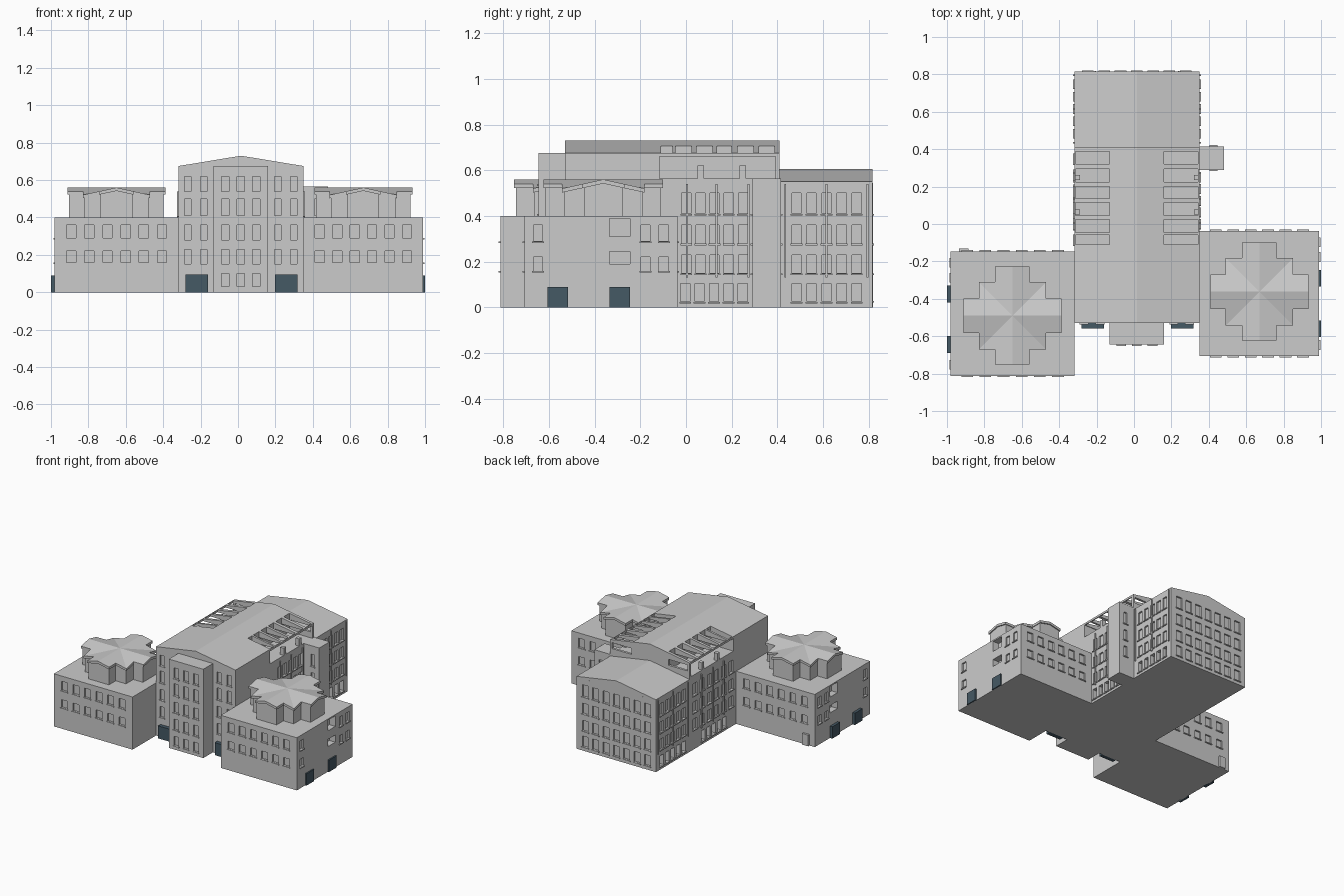
import bpy, bmesh

if "Cube" in bpy.data.objects:
    bpy.data.objects.remove(bpy.data.objects["Cube"])

glass = bpy.data.materials.new("dark_blue")
glass.diffuse_color = (0.06, 0.10, 0.13, 1)
glass.use_nodes = True
glass.node_tree.nodes["Principled BSDF"].inputs["Base Color"].default_value = glass.diffuse_color


def make(name, bm, mat=None):
    bmesh.ops.recalc_face_normals(bm, faces=bm.faces)
    me = bpy.data.meshes.new(name)
    bm.to_mesh(me)
    bm.free()
    ob = bpy.data.objects.new(name, me)
    bpy.context.collection.objects.link(ob)
    if mat:
        me.materials.append(mat)
    return ob


def boxes(name, items, mat=None):
    # each item: x0, x1, y0, y1, z0, z1
    bm = bmesh.new()
    for x0, x1, y0, y1, z0, z1 in items:
        vs = bmesh.ops.create_cube(bm, size=1)["verts"]
        for v in vs:
            v.co = (x1 if v.co.x > 0 else x0, y1 if v.co.y > 0 else y0, z1 if v.co.z > 0 else z0)
    return make(name, bm, mat)


def gable_block(name, y0, y1, eave, ridge):
    bm = bmesh.new()
    pts = [(XL, 0), (XR, 0), (XR, eave), (XC, ridge), (XL, eave)]
    f = bm.faces.new([bm.verts.new((x, y0, z)) for x, z in pts])
    new = bmesh.ops.extrude_face_region(bm, geom=[f])["geom"]
    bmesh.ops.translate(bm, vec=(0, y1 - y0, 0), verts=[g for g in new if isinstance(g, bmesh.types.BMVert)])
    return make(name, bm)


def cut(ob, items):
    c = boxes("cutter", items)
    c.hide_render = True
    m = ob.modifiers.new("cut", "BOOLEAN")
    m.operation, m.solver, m.object = "DIFFERENCE", "EXACT", c
    bpy.context.view_layer.objects.active = ob
    bpy.ops.object.modifier_apply(modifier=m.name)
    bpy.data.objects.remove(c)


def on_wall(axis, pos, sign, a0, a1, z0, z1, depth, out):
    # box straddling a wall plane, depth inwards and out outwards
    p, q = sorted((pos - sign * depth, pos + sign * out))
    return (p, q, a0, a1, z0, z1) if axis == "x" else (a0, a1, p, q, z0, z1)


def windows(axis, pos, sign, start, end, n, rows, w, depth=0.012):
    holes, sills = [], []
    for i in range(n):
        c = start + (end - start) * (i + 0.5) / n
        for z0, z1 in rows:
            holes.append(on_wall(axis, pos, sign, c - w / 2, c + w / 2, z0, z1, depth, 0.02))
            sills.append(on_wall(axis, pos, sign, c - w / 2 - .006, c + w / 2 + .006, z0 - .008, z0 - .001, .004, .007))
    return holes, sills


def add_windows(ob, *sets):
    cut(ob, [h for s in sets for h in s[0]])
    boxes(ob.name + "_sills", [h for s in sets for h in s[1]])


XL, XR = -0.318, 0.35
XC = (XL + XR) / 2
SIDES = ((XL, -1), (XR, 1))
FLOORS = [(0.15, 0.23), (0.28, 0.36), (0.41, 0.50)]

# main hall with open roof terrace and slotted roof
hall = gable_block("main_hall", -0.53, 0.41, 0.675, 0.73)
cut(hall, [(-0.5, -0.13, -0.115, 0.392, 0.565, 0.66), (0.16, 0.5, -0.115, 0.392, 0.565, 0.66)])
slots = [(-.11, -.06), (-.045, .025), (.045, .115), (.135, .20), (.225, .295), (.32, .388)]
cut(hall, [(x0, x1, a, b, 0.65, 0.8) for a, b in slots for x0, x1 in ((-.312, -.13), (.16, .343))])
# openings at the back ends of the terrace
cut(hall, [(-.30, -.14, .38, .5, .61, .655), (.17, .335, .38, .5, .61, .655)])
sets = [windows("x", XL, -1, -0.13, 0.39, 6, FLOORS, 0.05),
        windows("x", XL, -1, -0.04, 0.28, 5, [(0.025, 0.105)], 0.04, 0.03),
        windows("x", XR, 1, -0.03, 0.28, 5, FLOORS, 0.04),
        windows("x", XR, 1, -0.035, 0.28, 5, [(0.025, 0.105)], 0.04, 0.03)]
for a, b in ((-0.31, -0.14), (0.17, 0.34)):
    sets.append(windows("y", -0.53, -1, a, b, 2, FLOORS + [(0.54, 0.62)], 0.035))
add_windows(hall, *sets)
boxes("terrace_posts", [(min(x, x - s * .03), max(x, x - s * .03), a, a + .028, .56, .62)
                        for x, s in SIDES for a in (.05, .235)])

# lower rear block
rear = gable_block("rear_block", 0.41, 0.815, 0.55, 0.605)
sets = [windows("y", 0.815, 1, -0.29, 0.32, 7, FLOORS + [(0.03, 0.11)], 0.05)]
for x, s in SIDES:
    sets += [windows("x", x, s, 0.45, 0.78, 5, FLOORS, 0.04),
             windows("x", x, s, 0.45, 0.78, 5, [(0.025, 0.105)], 0.04, 0.03)]
add_windows(rear, *sets)
# projecting wall strips on hall and rear block
strips = [on_wall("x", x, s, a, a + .008, .13, .54, .004, .008)
          for x, s in SIDES for a in (.0, .13, .27, .43, .61, .79)]
strips += [on_wall("y", 0.815, 1, a, a + .008, .0, .545, .004, .003) for a in (-.21, .235)]
boxes("wall_strips", strips)

# front bay and side tower
bay = boxes("front_bay", [(-0.13, 0.16, -0.645, -0.53, 0, 0.675)])
add_windows(bay, windows("y", -0.645, -1, -0.11, 0.14, 3, FLOORS + [(0.03, 0.10), (0.54, 0.62)], 0.04))
tower = boxes("side_tower", [(0.35, 0.48, 0.29, 0.415, 0, 0.565)])
add_windows(tower, windows("y", 0.415, 1, 0.39, 0.46, 1, FLOORS, 0.03),
            windows("y", 0.29, -1, 0.39, 0.46, 1, FLOORS, 0.03))


def wing(side, x0, x1, y0, y1, outer, sign, door_ys, balcony):
    body = boxes(side + "_wing", [(x0, x1, y0, y1, 0, 0.40)])
    rows = [(0.16, 0.22), (0.29, 0.36)]
    add_windows(body, windows("y", y0, -1, x0 + .04, x1 - .04, 6, rows, 0.05),
                windows("y", y1, 1, x0 + .04, x1 - .04, 6, rows, 0.05),
                windows("x", outer, sign, y0 + .02, y0 + .10, 1, rows, 0.04),
                windows("x", outer, sign, y1 - .18, y1 - .02, 2, rows, 0.04))
    # recessed balconies
    a, b = balcony
    cut(body, [on_wall("x", outer, sign, a, b, z0, z1, 0.05, 0.03) for z0, z1 in ((.19, .245), (.31, .39))])
    # blue entrances
    boxes(side + "_wing_doors", [on_wall("x", outer, sign, a, b, 0, 0.09, 0.01, 1 - abs(outer))
                                 for a, b in door_ys], glass)


def lantern(side, cx, cy):
    # stepped cross plan under a cross-gabled roof
    def slab(name, steps, z_base, thick):
        a, b, c = steps
        quarter = [(c, 0), (c, a), (b, a), (b, b), (a, b), (a, c)]
        bm = bmesh.new()
        pts = []
        x, y = 1, 0
        for _ in range(4):
            pts += [(px * x - py * y, px * y + py * x) for px, py in quarter]
            x, y = -y, x
        roof = lambda p: 0.56 - 0.22 * min(abs(p[0]), abs(p[1]))
        low = lambda p: roof(p) - thick if thick else z_base
        top = [bm.verts.new((cx + p[0], cy + p[1], roof(p) - (0 if thick else .006))) for p in pts]
        bot = [bm.verts.new((cx + p[0], cy + p[1], low(p))) for p in pts]
        apex = bm.verts.new((cx, cy, 0.56 - (0 if thick else .006)))
        base = bm.verts.new((cx, cy, 0.56 - thick if thick else z_base))
        n = len(pts)
        for i in range(n):
            j = (i + 1) % n
            bm.faces.new((top[i], top[j], apex))
            bm.faces.new((bot[j], bot[i], base))
            bm.faces.new((bot[i], bot[j], top[j], top[i]))
        return make(name, bm)
    slab(side + "_lantern_walls", (.085, .172, .253), 0.395, 0)
    slab(side + "_lantern_roof", (.092, .180, .262), 0, 0.018)


wing("left", -0.98, XL, -0.812, -0.147, -0.98, -1, [(-.69, -.60), (-.42, -.33)], (-.42, -.33))
wing("right", XR, 0.99, -0.707, -0.037, 0.99, 1, [(-.605, -.515), (-.335, -.245)], (-.335, -.245))
lantern("left", -0.65, -0.49)
lantern("right", 0.67, -0.362)

# front entrances and back door surround
boxes("front_entrances", [(-0.28, -0.16, -0.56, -0.525, 0, 0.095), (0.197, 0.317, -0.56, -0.525, 0, 0.095)], glass)
boxes("back_door", [(-0.935, -0.885, -0.15, -0.131, 0, 0.085)])
